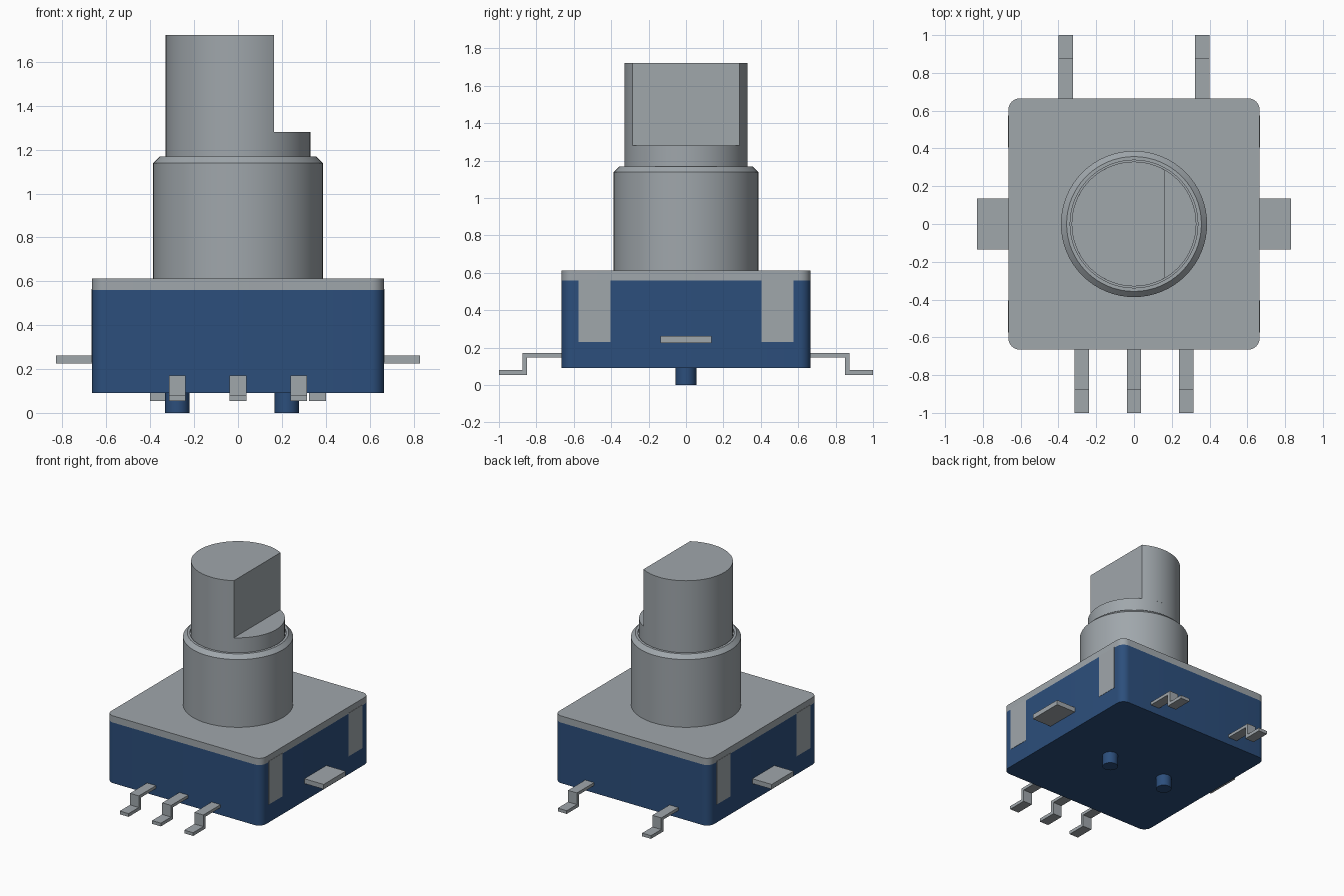
import bpy, bmesh, math

if "Cube" in bpy.data.objects:
    bpy.data.objects.remove(bpy.data.objects["Cube"])


def material(name, rgb):
    m = bpy.data.materials.new(name)
    m.diffuse_color = (*rgb, 1)
    m.use_nodes = True
    m.node_tree.nodes["Principled BSDF"].inputs["Base Color"].default_value = m.diffuse_color
    return m


METAL = material("grey metal", (0.35, 0.385, 0.41))
BLUE = material("blue plastic", (0.025, 0.077, 0.2))


def finish(name, bm, mat, smooth=False):
    bmesh.ops.recalc_face_normals(bm, faces=bm.faces)
    me = bpy.data.meshes.new(name)
    bm.to_mesh(me)
    bm.free()
    me.materials.append(mat)
    ob = bpy.data.objects.new(name, me)
    bpy.context.collection.objects.link(ob)
    if smooth:
        bpy.ops.object.select_all(action='DESELECT')
        ob.select_set(True)
        bpy.context.view_layer.objects.active = ob
        bpy.ops.object.shade_smooth_by_angle(angle=math.radians(30))
    return ob


def prism(name, pts, vec, mat, smooth=False):
    """Extrude a closed outline of 3D points along vec."""
    bm = bmesh.new()
    face = bm.faces.new([bm.verts.new(p) for p in pts])
    ext = bmesh.ops.extrude_face_region(bm, geom=[face])
    verts = [g for g in ext["geom"] if isinstance(g, bmesh.types.BMVert)]
    bmesh.ops.translate(bm, verts=verts, vec=vec)
    return finish(name, bm, mat, smooth)


def box(name, x0, x1, y0, y1, z0, z1, mat):
    pts = [(x0, y0, z0), (x1, y0, z0), (x1, y1, z0), (x0, y1, z0)]
    return prism(name, pts, (0, 0, z1 - z0), mat)


def rounded_square(half, r, z, n=8):
    pts = []
    for k, (sx, sy) in enumerate([(1, 1), (-1, 1), (-1, -1), (1, -1)]):
        for i in range(n + 1):
            a = math.pi / 2 * (k + i / n)
            pts.append((sx * (half - r) + r * math.cos(a),
                        sy * (half - r) + r * math.sin(a), z))
    return pts


def lathe(name, profile, mat, n=64):
    """Spin (radius, z) points around z; both ends are capped."""
    bm = bmesh.new()
    rings = [[bm.verts.new((r * math.cos(2 * math.pi * i / n),
                            r * math.sin(2 * math.pi * i / n), z))
              for i in range(n)] for r, z in profile]
    for a, b in zip(rings, rings[1:]):
        for i in range(n):
            j = (i + 1) % n
            bm.faces.new((a[i], a[j], b[j], b[i]))
    bm.faces.new(rings[0])
    bm.faces.new(rings[-1])
    return finish(name, bm, mat, True)


# Housing and sheet-metal cover
H = 0.665
prism("housing", rounded_square(H, 0.06, 0.09), (0, 0, 0.47), BLUE, True)
prism("cover", rounded_square(H, 0.06, 0.56), (0, 0, 0.052), METAL, True)

# Threaded-style bushing with chamfered rim and a recess around the shaft
lathe("bushing", [(0.387, 0.60), (0.387, 1.138), (0.357, 1.168),
                  (0.338, 1.168), (0.338, 1.15)], METAL)

# Round shaft base, then the D-shaped upper shaft
R, FLAT = 0.33, 0.165
lathe("shaft_base", [(R, 1.10), (R, 1.28)], METAL)
half = math.acos(FLAT / R)
outline = [(R * math.cos(a), R * math.sin(a), 1.28)
           for a in (half + (2 * math.pi - 2 * half) * i / 48 for i in range(49))]
prism("shaft_flat", outline, (0, 0, 0.443), METAL, True)

# Side clips and mounting tabs on both sides
for s, side in ((1, "right"), (-1, "left")):
    x0, x1 = sorted((s * (H - 0.003), s * (H + 0.002)))
    for y in (-0.49, 0.49):
        box(f"clip_{side}", x0, x1, y - 0.085, y + 0.085, 0.23, 0.565, METAL)
    x0, x1 = sorted((s * (H - 0.02), s * 0.83))
    box(f"tab_{side}", x0, x1, -0.135, 0.135, 0.225, 0.262, METAL)

# Z-bent solder pins: three in front, two at the back
PIN = [(0.645, 0.147), (0.85, 0.147), (0.85, 0.055), (1.0, 0.055),
       (1.0, 0.08), (0.875, 0.08), (0.875, 0.17), (0.645, 0.17)]
for s, name, xs in ((-1, "front_pin", (-0.277, 0, 0.277)),
                    (1, "back_pin", (-0.362, 0.362))):
    for x in xs:
        prism(name, [(x - 0.038, s * y, z) for y, z in PIN], (0.076, 0, 0), METAL)

# Locating pegs underneath
for x in (-0.277, 0.222):
    peg = lathe("locating_peg", [(0.055, 0), (0.055, 0.10)], BLUE, 32)
    peg.location.x = x
